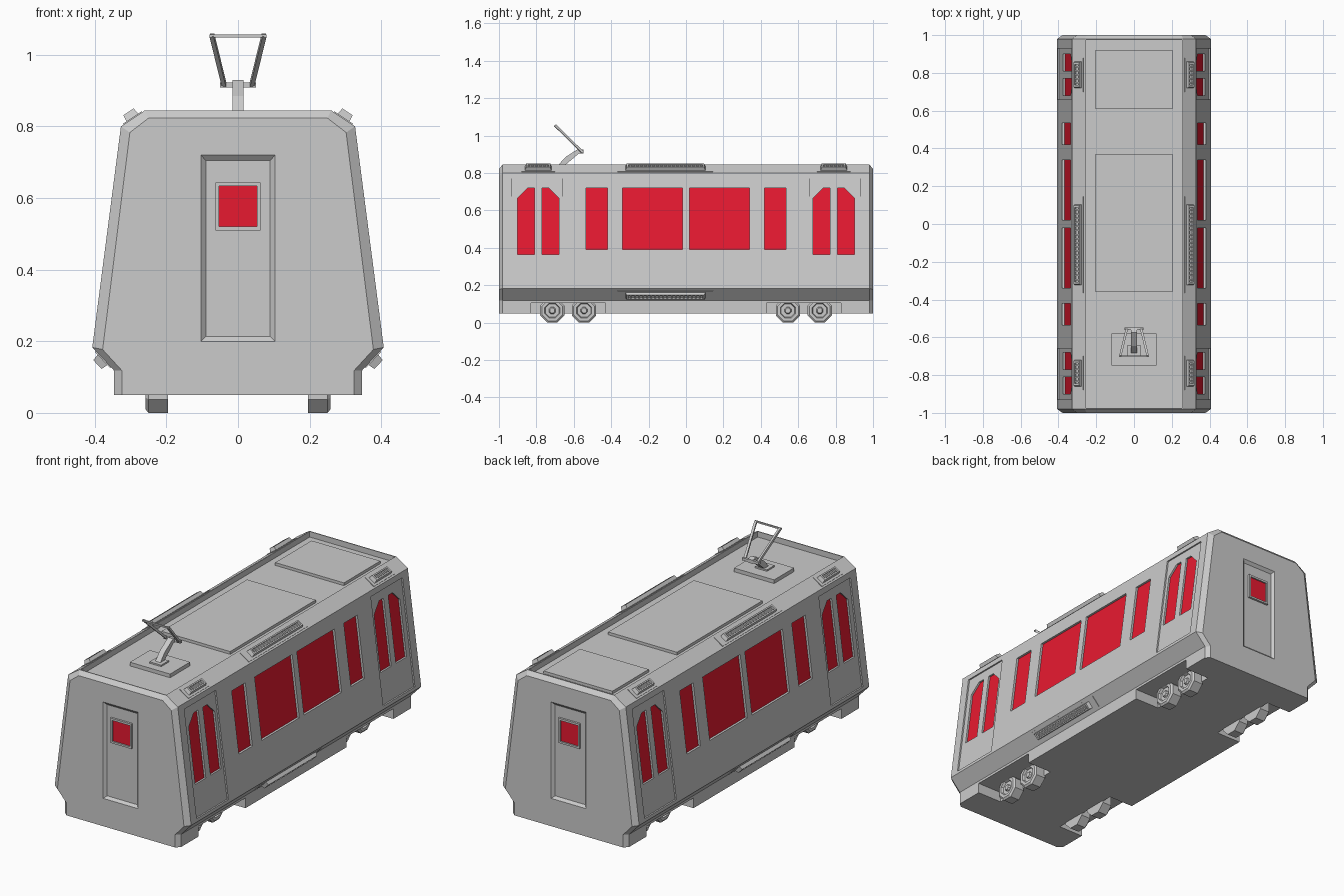
import bpy, bmesh
from math import cos, sin, pi
from mathutils import Vector

if "Cube" in bpy.data.objects:
    bpy.data.objects.remove(bpy.data.objects["Cube"])

BOTH = (-1, 1)


def skin(bm, loops, sx=1, sy=1):
    """Closed solid through a series of equal-length point loops, mirrored by sx / sy."""
    rings = [[bm.verts.new((p[0] * sx, p[1] * sy, p[2])) for p in lp] for lp in loops]
    n = len(rings[0])
    for a, b in zip(rings, rings[1:]):
        for i in range(n):
            j = (i + 1) % n
            bm.faces.new((a[i], a[j], b[j], b[i]))
    bm.faces.new(rings[0])
    bm.faces.new(rings[-1])


def make(name, bm, mat=None):
    bmesh.ops.recalc_face_normals(bm, faces=bm.faces[:])
    me = bpy.data.meshes.new(name)
    bm.to_mesh(me)
    bm.free()
    ob = bpy.data.objects.new(name, me)
    bpy.context.collection.objects.link(ob)
    if mat:
        me.materials.append(mat)
    return ob


def box(bm, x0, x1, y0, y1, z0, z1, sx=1, sy=1):
    skin(bm, [[(x0, y0, z), (x1, y0, z), (x1, y1, z), (x0, y1, z)] for z in (z0, z1)], sx, sy)


def end_rect(hw, z0, z1, y):
    return [(-hw, y, z0), (hw, y, z0), (hw, y, z1), (-hw, y, z1)]


def on_wall(pts, d):
    """(y, z) outline laid on the sloping side wall, offset outward by d."""
    return [(0.407 - 0.1297 * (z - 0.183) + d, y, z) for y, z in pts]


def rect(y0, y1, z0, z1):
    return [(y0, z0), (y1, z0), (y1, z1), (y0, z1)]


def strut(bm, p, q, w, h):
    p, q = Vector(p), Vector(q)
    rot = (q - p).to_track_quat('Z', 'X')
    corners = [(-w, -h), (w, -h), (w, h), (-w, h)]
    skin(bm, [[c + rot @ Vector((a, b, 0)) for a, b in corners] for c in (p, q)])


red = bpy.data.materials.new("red_glass")
red.diffuse_color = (0.8, 0.01, 0.03, 1)
red.use_nodes = True
red.node_tree.nodes["Principled BSDF"].inputs["Base Color"].default_value = red.diffuse_color

# body shell with chamfered ends
half = [(0.346, 0.05), (0.346, 0.118), (0.407, 0.183), (0.327, 0.80), (0.26, 0.845)]
half_end = [(0.324, 0.05), (0.324, 0.118), (0.378, 0.177), (0.302, 0.783), (0.25, 0.823)]


def section(h, y):
    return [(x, y, z) for x, z in h] + [(-x, y, z) for x, z in reversed(h)]


bm = bmesh.new()
skin(bm, [section(half_end, -1), section(half, -0.98), section(half, 0.98), section(half_end, 1)])
body = make("body", bm)

# window outlines (positive y half of one side) with recess depth
windows = [
    (rect(0.02, 0.34, 0.39, 0.72), 0.014),
    (rect(0.42, 0.535, 0.39, 0.72), 0.014),
    ([(0.68, 0.365), (0.77, 0.365), (0.77, 0.72), (0.733, 0.72), (0.68, 0.665)], 0.02),
    ([(0.81, 0.365), (0.9, 0.365), (0.9, 0.665), (0.847, 0.72), (0.81, 0.72)], 0.02),
]

# recesses: roof tray, wheel wells, side doors, end doors
cut = bmesh.new()
box(cut, -0.255, 0.255, -0.975, 0.975, 0.815, 0.95)
for sy in BOTH:
    skin(cut, [end_rect(0.09, 0.213, 0.705, 0.987), end_rect(0.104, 0.2, 0.72, 1.0),
               end_rect(0.104, 0.2, 0.72, 1.05)], 1, sy)
    for sx in BOTH:
        box(cut, 0.2, 0.5, 0.43, 0.83, -0.05, 0.105, sx, sy)
        door = rect(0.66, 0.93, 0.2, 0.77)
        skin(cut, [on_wall(door, -0.008), on_wall(door, 0.05)], sx, sy)
recess_cutter = make("recess_cutter", cut)

# window openings and red panes
cut, glass = bmesh.new(), bmesh.new()
for sx in BOTH:
    for sy in BOTH:
        for pts, d in windows:
            skin(cut, [on_wall(pts, -d), on_wall(pts, 0.06)], sx, sy)
            skin(glass, [on_wall(pts, -d - 0.004), on_wall(pts, -d + 0.002)], sx, sy)
window_cutter = make("window_cutter", cut)
make("side_windows", glass, red)

for cutter in (recess_cutter, window_cutter):
    mod = body.modifiers.new(cutter.name, 'BOOLEAN')
    mod.operation, mod.solver, mod.object = 'DIFFERENCE', 'EXACT', cutter
    cutter.hide_render = True
    cutter.display_type = 'WIRE'

# end door windows: raised frame around a pane
frame, pane = bmesh.new(), bmesh.new()
for sy in BOTH:
    skin(frame, [end_rect(0.063, 0.51, 0.644, 0.98), end_rect(0.063, 0.51, 0.644, 0.998),
                 end_rect(0.053, 0.52, 0.633, 0.998), end_rect(0.053, 0.52, 0.633, 0.988)], 1, sy)
    skin(pane, [end_rect(0.053, 0.52, 0.633, y) for y in (0.986, 0.99)], 1, sy)
make("end_window_frames", frame)
make("end_windows", pane, red)

# roof panels
bm = bmesh.new()
box(bm, -0.205, 0.205, -0.36, 0.37, 0.81, 0.83)
box(bm, -0.205, 0.205, 0.61, 0.92, 0.81, 0.83)
box(bm, -0.12, 0.12, -0.75, -0.58, 0.81, 0.835)
make("roof_panels", bm)

# vent grilles on the chamfers: thin plate, raised rim, slats
def grille(bm, centre, normal, y0, y1, pad, slats, sx):
    c, n = Vector((centre[0], 0, centre[1])), Vector((normal[0], 0, normal[1])).normalized()
    u = Vector((-n.z, 0, n.x))

    def ring(w, e, h):
        return [c + u * s * w + n * h + Vector((0, y, 0))
                for s, y in ((-1, y0 + e), (1, y0 + e), (1, y1 - e), (-1, y1 - e))]
    skin(bm, [ring(0.031, 0, -0.005), ring(0.031, 0, 0.003)], sx)
    skin(bm, [ring(0.02, pad, 0), ring(0.017, pad + 0.008, 0.022),
              ring(0.010, pad + 0.018, 0.022), ring(0.010, pad + 0.018, 0.010)], sx)
    a, b = y0 + pad + 0.02, y1 - pad - 0.02
    for i in range(slats):
        y = a + (b - a) * (i + 0.5) / slats
        pts = [(-0.0105, y - 0.004), (0.0105, y - 0.004), (0.0105, y + 0.004), (-0.0105, y + 0.004)]
        skin(bm, [[c + u * s + n * h + Vector((0, t, 0)) for s, t in pts] for h in (0.008, 0.018)], sx)


roof_v, skirt_v = bmesh.new(), bmesh.new()
for sx in BOTH:
    for y0, y1, pad, count in ((-0.365, 0.145, 0.04, 18), (-0.88, -0.70, 0.018, 5), (0.70, 0.88, 0.018, 5)):
        grille(roof_v, (0.2935, 0.8225), (0.557, 0.83), y0, y1, pad, count, sx)
    grille(skirt_v, (0.3765, 0.15), (0.73, -0.685), -0.365, 0.145, 0.04, 18, sx)
make("roof_vents", roof_v)
make("skirt_vents", skirt_v)

# octagonal wheels with rim and hub
bm = bmesh.new()
R = 0.065 / cos(pi / 8)
profile = [(0.195, 1), (0.25, 1), (0.258, 0.85), (0.258, 0.62), (0.245, 0.55), (0.245, 0.28), (0.255, 0.2)]
for sx in BOTH:
    for sy in BOTH:
        for yc in (0.545, 0.715):
            skin(bm, [[(x, yc + R * k * cos((i + 0.5) * pi / 4), 0.065 + R * k * sin((i + 0.5) * pi / 4))
                       for i in range(8)] for x, k in profile], sx, sy)
make("wheels", bm)

# current collector: hinge, bent lower arm, knee bar, V arms and contact bar
bm = bmesh.new()
box(bm, -0.035, 0.035, -0.705, -0.64, 0.83, 0.843)
arm = [(-0.69, 0.835), (-0.655, 0.835), (-0.572, 0.905), (-0.548, 0.905), (-0.548, 0.925),
       (-0.575, 0.93), (-0.645, 0.885)]
skin(bm, [[(x, y, z) for y, z in arm] for x in (-0.015, 0.015)])
strut(bm, (-0.05, -0.555, 0.915), (0.05, -0.555, 0.915), 0.007, 0.007)
for s in BOTH:
    strut(bm, (s * 0.038, -0.555, 0.913), (s * 0.073, -0.70, 1.055), 0.006, 0.006)
strut(bm, (-0.08, -0.70, 1.053), (0.08, -0.70, 1.053), 0.004, 0.004)
make("current_collector", bm)
